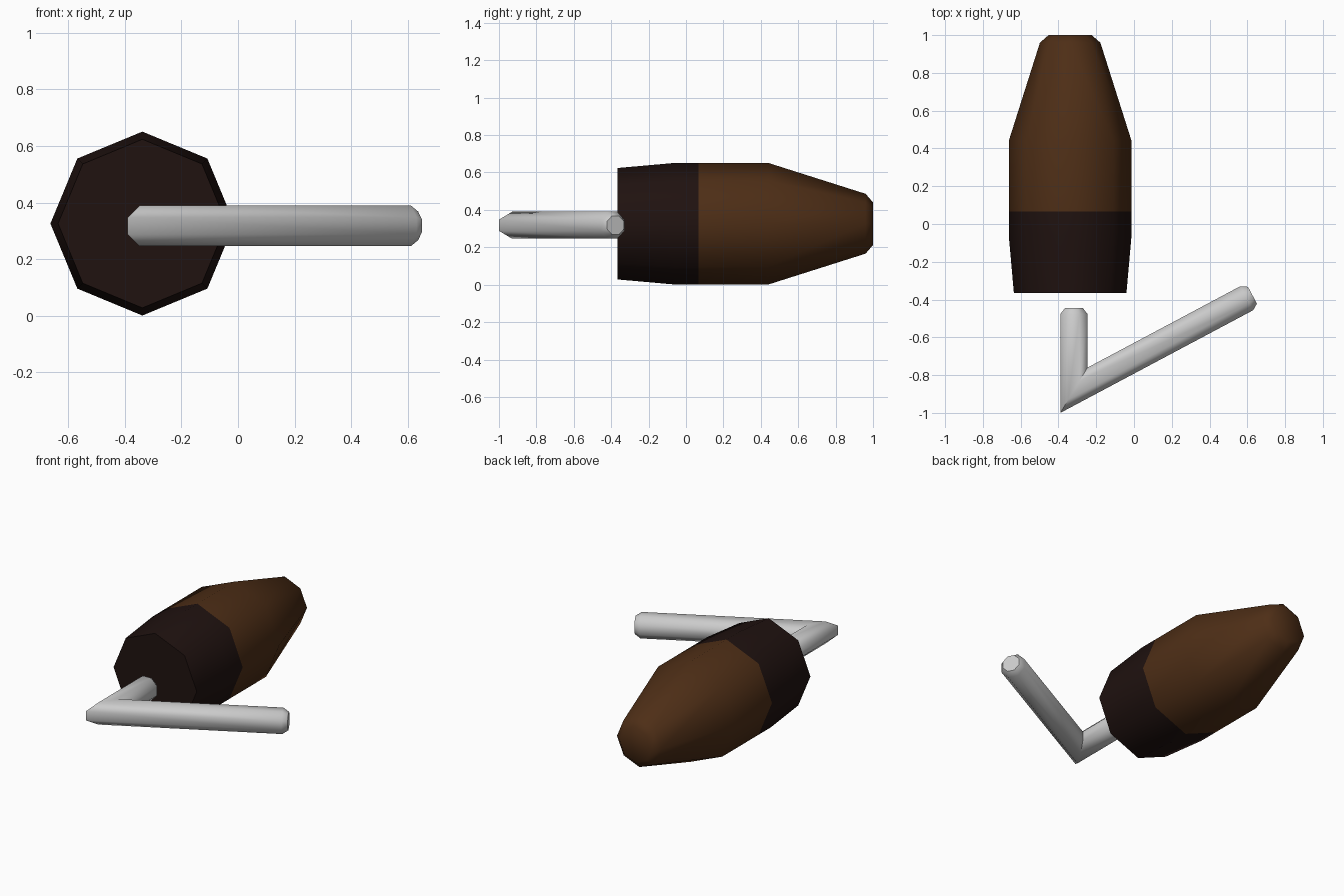
import bpy, bmesh, math
from mathutils import Vector

if "Cube" in bpy.data.objects:
    bpy.data.objects.remove(bpy.data.objects["Cube"])

SIDES = 8


def loft(name, rings, cap_start=True, cap_end=True, color=None, angle=46):
    """Skin a list of vertex rings into one object."""
    bm = bmesh.new()
    loops = [[bm.verts.new(p) for p in ring] for ring in rings]
    for a, b in zip(loops, loops[1:]):
        for i in range(SIDES):
            j = (i + 1) % SIDES
            bm.faces.new((a[i], a[j], b[j], b[i]))
    if cap_start:
        bm.faces.new(loops[0][::-1])
    if cap_end:
        bm.faces.new(loops[-1])
    bmesh.ops.recalc_face_normals(bm, faces=bm.faces)
    mesh = bpy.data.meshes.new(name)
    bm.to_mesh(mesh)
    bm.free()
    obj = bpy.data.objects.new(name, mesh)
    bpy.context.collection.objects.link(obj)
    if color:
        mat = bpy.data.materials.new(name + "_material")
        mat.diffuse_color = (*color, 1)
        mat.use_nodes = True
        mat.node_tree.nodes["Principled BSDF"].inputs["Base Color"].default_value = mat.diffuse_color
        mesh.materials.append(mat)
    bpy.ops.object.select_all(action='DESELECT')
    obj.select_set(True)
    bpy.context.view_layer.objects.active = obj
    bpy.ops.object.shade_smooth_by_angle(angle=math.radians(angle))
    return obj


def body_ring(y, r):
    return [(-0.338 + r * math.cos(k * math.tau / SIDES), y,
             0.326 + r * math.sin(k * math.tau / SIDES)) for k in range(SIDES)]


# Dark collar at the front of the body
loft("collar", [body_ring(y, r) for y, r in
                [(-0.365, 0.298), (-0.06, 0.325), (0.067, 0.325)]],
     cap_end=False, color=(0.014, 0.006, 0.005))

# Brown tapered grip with a blunt nose
loft("grip", [body_ring(y, r) for y, r in
              [(0.067, 0.325), (0.44, 0.325), (0.96, 0.16), (1.0, 0.114)]],
     cap_start=False, color=(0.075, 0.027, 0.008))

# Bent metal rod: path of short arm, mitred corner, long arm
start, corner, end = Vector((-0.318, -0.445)), Vector((-0.318, -0.88)), Vector((0.627, -0.377))
d1 = (corner - start).normalized()
d2 = (end - corner).normalized()
n1, n2 = Vector((-d1.y, d1.x)), Vector((-d2.y, d2.x))
miter = (n1 + n2) / (1 + n1.dot(n2))
ROD = 0.072 / math.cos(math.pi / SIDES)


def rod_ring(center, side, scale=1.0):
    ring = []
    for k in range(SIDES):
        a = (k + 0.5) * math.tau / SIDES
        p = center + side * (ROD * scale * math.cos(a))
        ring.append((p.x, p.y, 0.318 + ROD * scale * math.sin(a)))
    return ring


loft("bent_rod", [
    rod_ring(start, n1, 0.66),
    rod_ring(start + d1 * 0.032, n1),
    rod_ring(corner, miter),
    rod_ring(end - d2 * 0.034, n2),
    rod_ring(end, n2, 0.7),
], angle=50)
